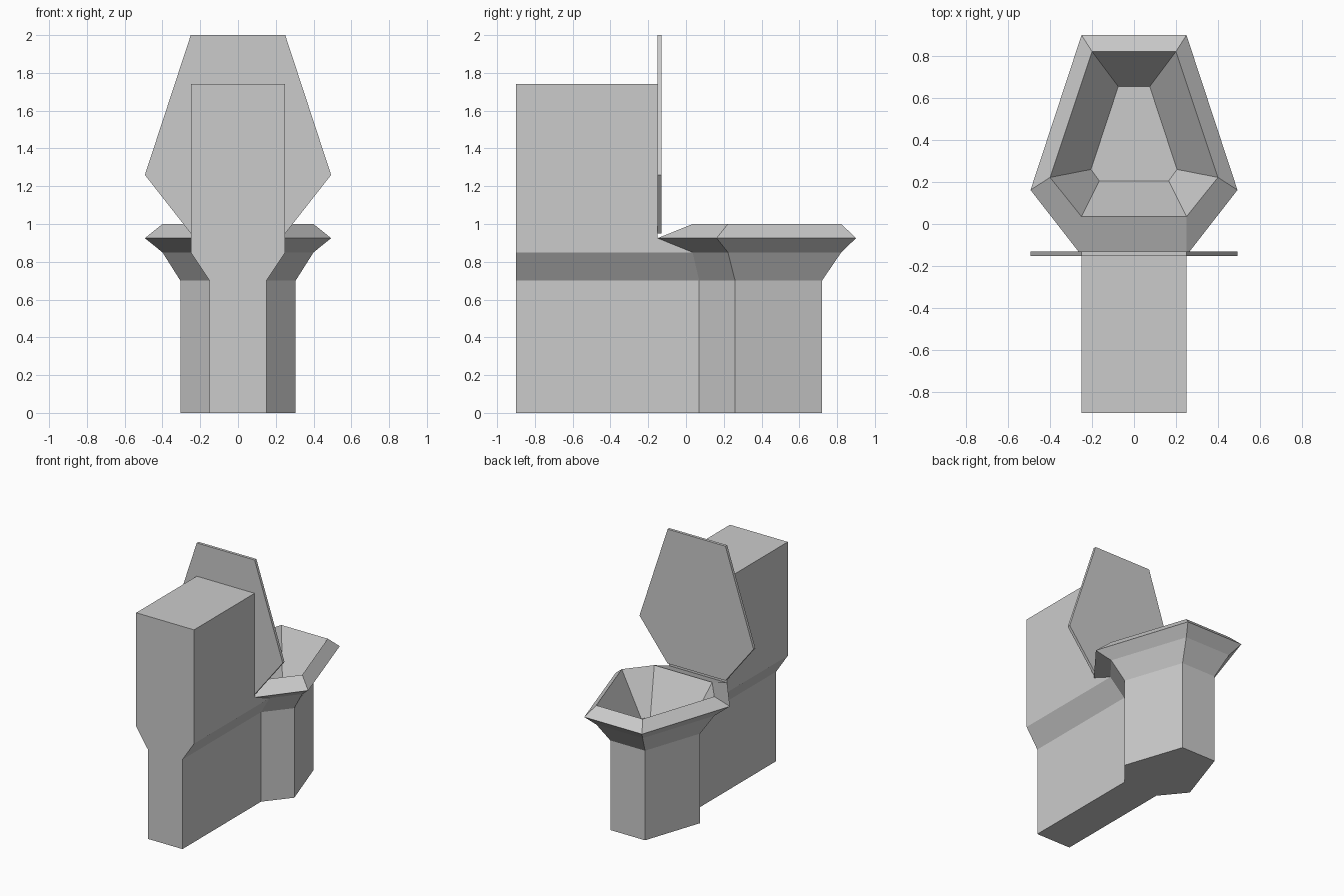
import bpy

if "Cube" in bpy.data.objects:
    bpy.data.objects.remove(bpy.data.objects["Cube"])


def loft(name, rings, skip=lambda band, side: False):
    """Stack of matching rings (counter-clockwise from above), capped at both ends."""
    n = len(rings[0])
    verts = [p for r in rings for p in r]
    faces = [tuple(reversed(range(n)))]
    for b in range(len(rings) - 1):
        for i in range(n):
            if not skip(b, i):
                j = (i + 1) % n
                faces.append((b * n + i, b * n + j, (b + 1) * n + j, (b + 1) * n + i))
    faces.append(tuple(range((len(rings) - 1) * n, len(rings) * n)))
    mesh = bpy.data.meshes.new(name)
    mesh.from_pydata(verts, [], faces)
    obj = bpy.data.objects.new(name, mesh)
    bpy.context.collection.objects.link(obj)
    return obj


def hexagon(z, rear, middle, front):
    """Mirrored six-sided ring from three right-hand points."""
    half = [rear, middle, front]
    return [(x, y, z) for x, y in half] + [(-x, y, z) for x, y in reversed(half)]


def box_ring(z, w, front):
    return [(-w, -0.9, z), (w, -0.9, z), (w, front, z), (-w, front, z)]


# Cistern and its narrower base, left open where it joins the bowl
loft("cistern", [
    box_ring(0, 0.15, 0.07),
    box_ring(0.70, 0.15, 0.07),
    box_ring(0.85, 0.25, 0.035),
    box_ring(0.925, 0.25, -0.15),
    box_ring(1.74, 0.25, -0.15),
], lambda b, i: b < 3 and i == 2)

# Pedestal, flared rim and hollow basin
foot = ((0.15, 0.07), (0.305, 0.26), (0.15, 0.72))
neck = ((0.25, 0.035), (0.40, 0.222), (0.20, 0.822))
lip = ((0.25, -0.15), (0.493, 0.162), (0.25, 0.90))
floor = ((0.165, 0.205), (0.205, 0.26), (0.075, 0.655))
loft("bowl", [
    hexagon(0, *foot),
    hexagon(0.70, *foot),
    hexagon(0.85, *neck),
    hexagon(0.925, *lip),
    hexagon(1.0, *neck),
    hexagon(0.68, *floor),
], lambda b, i: b < 3 and i == 5)

# Raised lid: thin hexagonal plate stood upright
lid = loft("lid", [
    hexagon(z, (0.25, 0.95), (0.493, 1.26), (0.25, 2.0)) for z in (0.13, 0.152)
])
for v in lid.data.vertices:
    x, y, z = v.co
    v.co = (x, -z, y)
